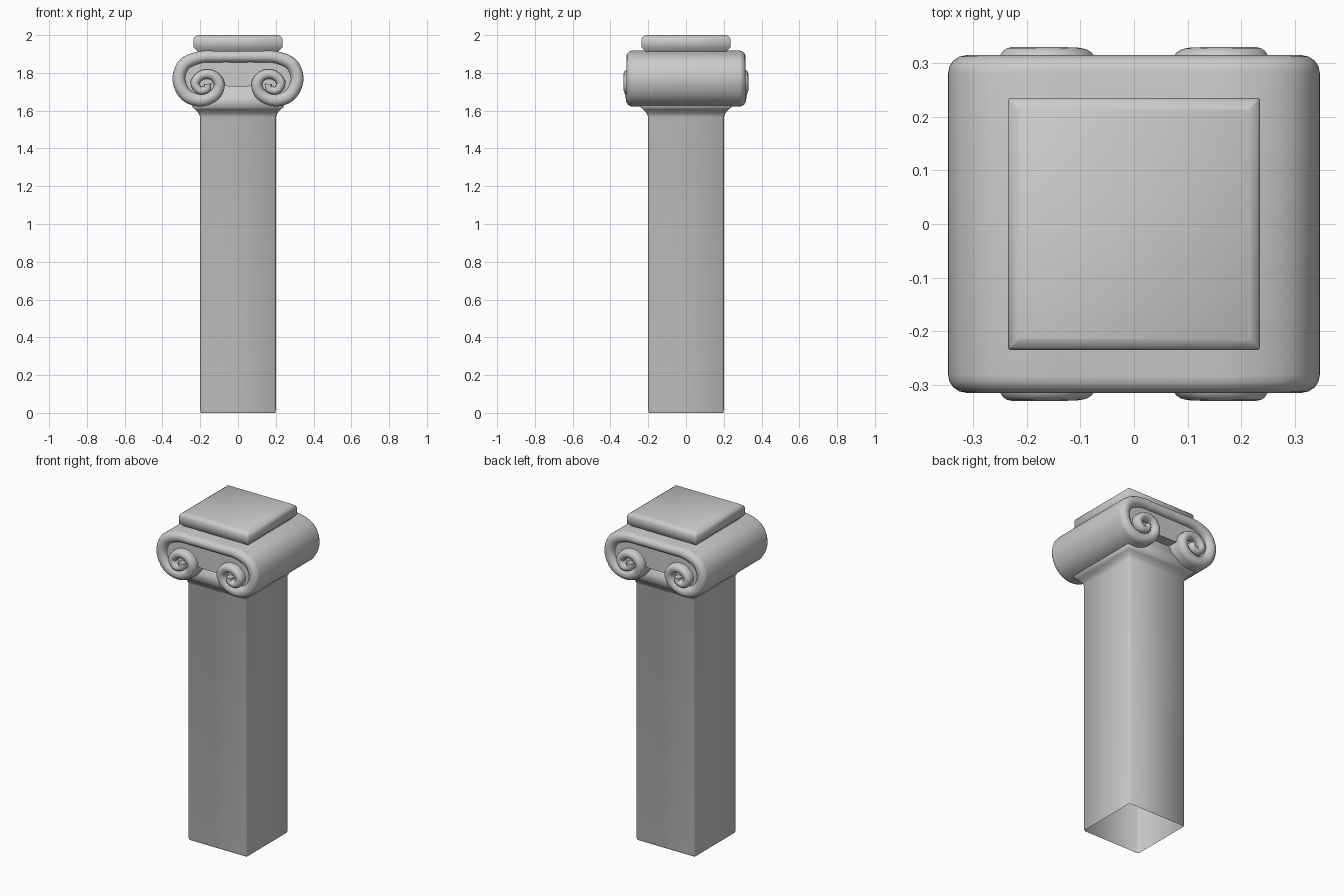
import bpy, bmesh, math
from mathutils import Vector

if "Cube" in bpy.data.objects:
    bpy.data.objects.remove(bpy.data.objects["Cube"])


def finish(name, bm, angle=40):
    bmesh.ops.recalc_face_normals(bm, faces=bm.faces)
    me = bpy.data.meshes.new(name)
    bm.to_mesh(me)
    bm.free()
    ob = bpy.data.objects.new(name, me)
    bpy.context.collection.objects.link(ob)
    bpy.ops.object.select_all(action='DESELECT')
    ob.select_set(True)
    bpy.context.view_layer.objects.active = ob
    bpy.ops.object.shade_smooth_by_angle(angle=math.radians(angle))
    return ob


def skin(bm, rings, cap_start=False, cap_end=False):
    vr = [[bm.verts.new(p) for p in r] for r in rings]
    n = len(vr[0])
    for a, b in zip(vr, vr[1:]):
        for i in range(n):
            j = (i + 1) % n
            bm.faces.new((a[i], a[j], b[j], b[i]))
    if cap_start:
        bm.faces.new(vr[0][::-1])
    if cap_end:
        bm.faces.new(vr[-1])


def square_ring(h, z, c):
    k = h - c
    return [(h, -k, z), (h, k, z), (k, h, z), (-k, h, z),
            (-h, k, z), (-h, -k, z), (-k, -h, z), (k, -h, z)]


def square_stack(name, profile, c, bottom, top):
    bm = bmesh.new()
    skin(bm, [square_ring(h, z, c) for h, z in profile], bottom, top)
    return finish(name, bm, 50)


# Square shaft, open underneath, flaring into a moulded neck
square_stack("shaft", [(0.197, 0), (0.2, 0.012), (0.2, 1.565), (0.207, 1.585),
                       (0.225, 1.605), (0.24, 1.618), (0.24, 1.67),
                       (0.228, 1.69), (0.22, 1.75)], 0.008, False, True)

# Square slab on top with softened edges
square_stack("abacus", [(0.212, 1.9), (0.215, 1.915), (0.235, 1.935), (0.235, 1.98),
                        (0.23, 1.99), (0.215, 2.0)], 0.003, True, True)

# Left half of the scroll: x, z, half thickness, half depth
scroll = [(0, 1.886, .030, .315), (-.10, 1.886, .030, .315), (-.2, 1.883, .032, .315),
          (-.285, 1.845, .034, .315), (-.313, 1.765, .034, .315),
          (-.277, 1.685, .034, .315), (-.2, 1.655, .033, .317),
          (-.125, 1.682, .031, .322), (-.099, 1.74, .029, .328),
          (-.132, 1.787, .026, .33), (-.19, 1.789, .025, .33),
          (-.228, 1.748, .023, .33), (-.205, 1.708, .021, .33),
          (-.165, 1.714, .020, .33), (-.162, 1.742, .018, .33)]
pts = [Vector(p) for p in scroll]
mirror = [Vector((-p[0], *p[1:])) for p in scroll]
ctrl = mirror[:0:-1] + pts


def catmull(c, steps):
    out = []
    for i in range(len(c) - 1):
        p0, p1, p2, p3 = c[max(i - 1, 0)], c[i], c[i + 1], c[min(i + 2, len(c) - 1)]
        for s in range(steps):
            t = s / steps
            out.append(0.5 * (2 * p1 + (p2 - p0) * t + (2 * p0 - 5 * p1 + 4 * p2 - p3) * t * t
                              + (3 * p1 - p0 - 3 * p2 + p3) * t ** 3))
    return out + [c[-1].copy()]


# Scroll band: rounded strip swept along the spiral, full depth of the capital
path = catmull(ctrl, 5)
rings = []
for i, p in enumerate(path):
    d = path[min(i + 1, len(path) - 1)] - path[max(i - 1, 0)]
    n = Vector((-d[1], d[0])).normalized()
    ring = []
    for end in (1, -1):
        for k in range(9):
            a = math.pi * k / 8
            off = p[2] * math.cos(a) * end
            y = end * (p[3] - p[2] + p[2] * math.sin(a))
            ring.append((p[0] + n[0] * off, y, p[1] + n[1] * off))
    rings.append(ring)
bm = bmesh.new()
skin(bm, rings, True, True)
finish("scroll_band", bm, 60)

# Recessed core filling the scroll and the panel between the volutes
half = catmull(pts[:9], 4)
outline = [(p[0], p[1]) for p in half] + [(-.05, 1.728)]
outline += [(-x, z) for x, z in outline[:0:-1]]
bm = bmesh.new()
skin(bm, [[(x, y, z) for x, z in outline] for y in (-.285, .285)], True, True)
finish("capital_core", bm)
